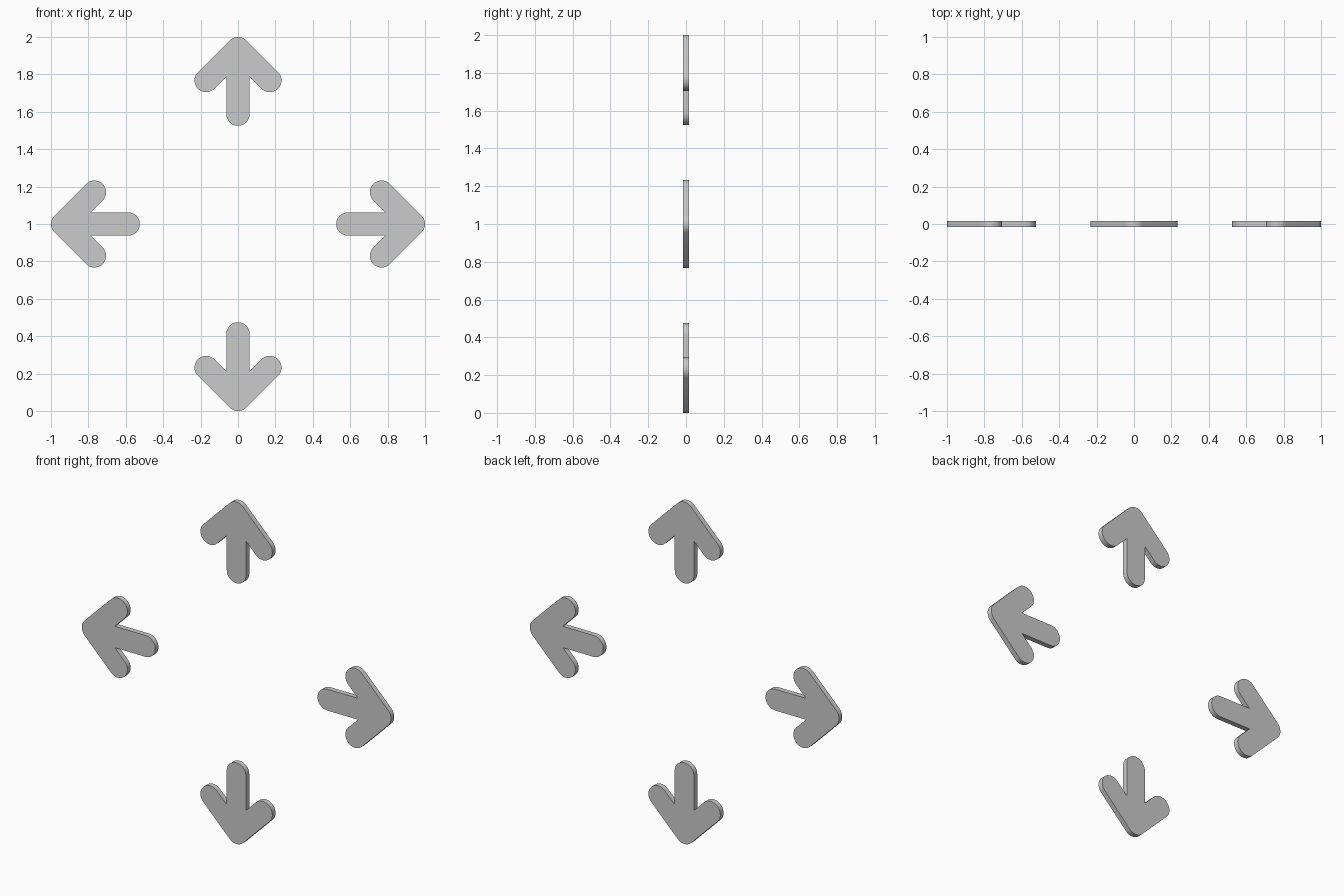
import bpy, bmesh
from math import radians, sin, cos, sqrt
from mathutils import Matrix

if "Cube" in bpy.data.objects:
    bpy.data.objects.remove(bpy.data.objects["Cube"])

R = 0.0625           # rounding radius of tip, arms and stem
HALF_DEPTH = 0.015
TIP, ARM, STEM = (0, 1 - R), (0.17, 0.83 - R), (0, 0.525 + R)


def arc(centre, start, end, steps):
    """Points on a circle of radius R, angles in degrees."""
    angles = [radians(start + (end - start) * i / steps) for i in range(steps + 1)]
    return [(centre[0] + R * cos(a), centre[1] + R * sin(a)) for a in angles]


def arrow_outline():
    # right half from tip to stem end, then mirrored
    notch = (R, TIP[1] - R * sqrt(2) - R)
    half = arc(TIP, 90, 45, 6) + arc(ARM, 45, -135, 20) + [notch] + arc(STEM, 0, -90, 10)
    return half + [(-x, z) for x, z in half[-2:0:-1]]


def make_arrow(name, turn):
    bm = bmesh.new()
    face = bm.faces.new([bm.verts.new((x, -HALF_DEPTH, z)) for x, z in arrow_outline()])
    ext = bmesh.ops.extrude_face_region(bm, geom=[face], use_keep_orig=True)
    verts = [g for g in ext["geom"] if isinstance(g, bmesh.types.BMVert)]
    bmesh.ops.translate(bm, verts=verts, vec=(0, 2 * HALF_DEPTH, 0))
    bmesh.ops.recalc_face_normals(bm, faces=bm.faces[:])
    bm.transform(Matrix.Translation((0, 0, 1)) @ Matrix.Rotation(radians(turn), 4, 'Y'))
    mesh = bpy.data.meshes.new(name)
    bm.to_mesh(mesh)
    bm.free()
    obj = bpy.data.objects.new(name, mesh)
    bpy.context.collection.objects.link(obj)
    obj.select_set(True)
    bpy.context.view_layer.objects.active = obj


# four arrows pointing outward around the centre
for i, side in enumerate(("up", "right", "down", "left")):
    make_arrow(side + "_arrow", 90 * i)

bpy.ops.object.shade_smooth_by_angle(angle=radians(30))
